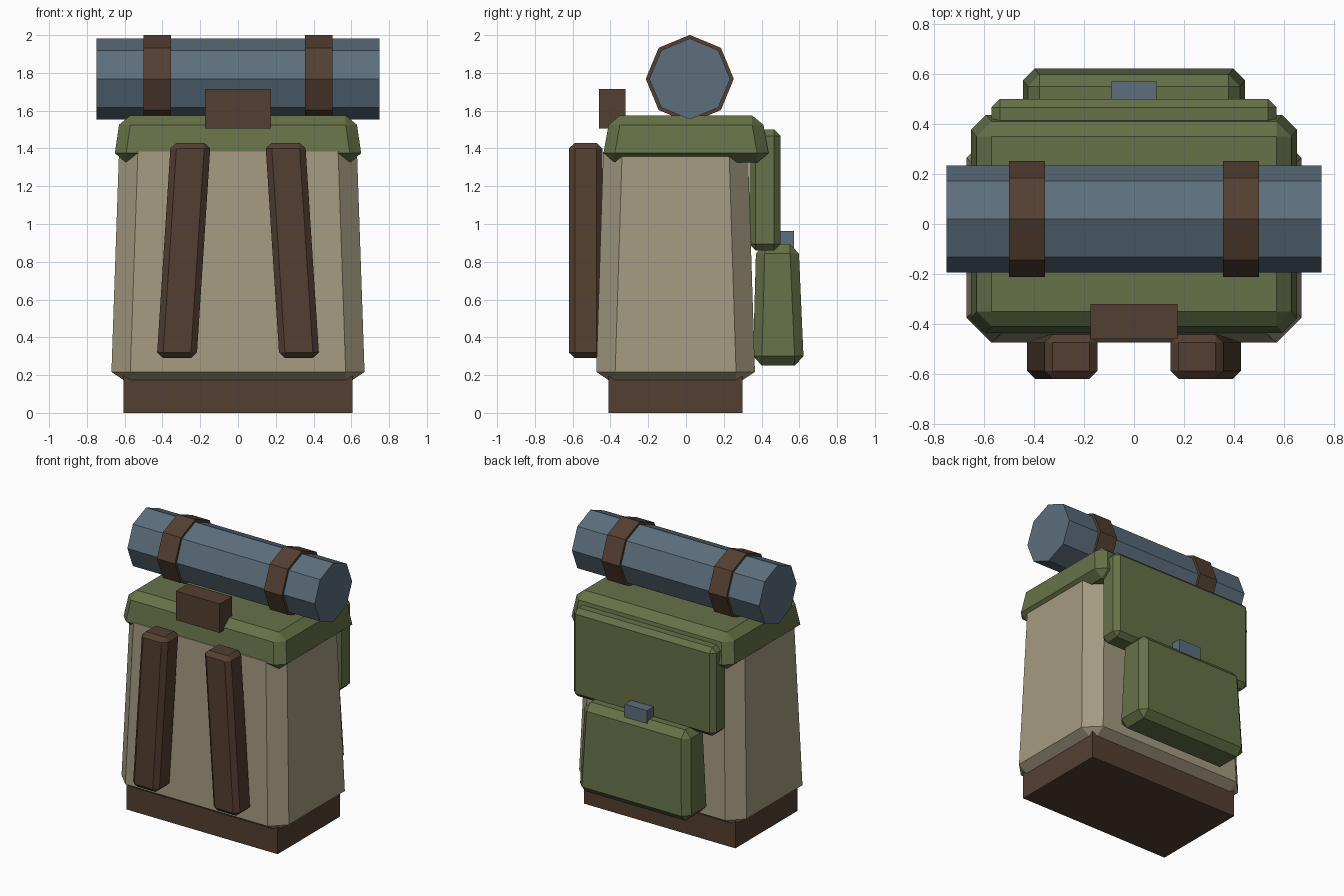
import bpy, bmesh, math
from mathutils import Matrix

if "Cube" in bpy.data.objects:
    bpy.data.objects.remove(bpy.data.objects["Cube"])


def material(name, rgb):
    m = bpy.data.materials.new(name)
    lin = [((c / 255 + 0.055) / 1.055) ** 2.4 for c in rgb]
    m.diffuse_color = (*lin, 1)
    m.use_nodes = True
    m.node_tree.nodes["Principled BSDF"].inputs["Base Color"].default_value = m.diffuse_color
    return m


TAN = material("tan canvas", (164, 154, 128))
GREEN = material("olive canvas", (102, 113, 72))
BROWN = material("brown leather", (84, 63, 49))
BLUE = material("slate blue", (92, 110, 124))


def finish(name, bm, mat):
    bmesh.ops.recalc_face_normals(bm, faces=bm.faces)
    me = bpy.data.meshes.new(name)
    bm.to_mesh(me)
    bm.free()
    me.materials.append(mat)
    ob = bpy.data.objects.new(name, me)
    bpy.context.collection.objects.link(ob)
    return ob


def box(name, x, y, z, mat):
    bm = bmesh.new()
    bmesh.ops.create_cube(bm, size=1)
    for v in bm.verts:
        v.co = [(r[0] + r[1]) / 2 + c * (r[1] - r[0]) for r, c in zip((x, y, z), v.co)]
    return finish(name, bm, mat)


def chamfer_block(name, low, high, z, c, cz, mat):
    """Tapered box with chamfered edges; low and high are (x0, x1, y0, y1)."""
    bm = bmesh.new()
    for (x0, x1, y0, y1), zz, s in ((low, z[0], 1), (high, z[1], -1)):
        for x, dx in ((x0, c), (x1, -c)):
            for y, dy in ((y0, c), (y1, -c)):
                bm.verts.new((x + dx, y + dy, zz))
                bm.verts.new((x + dx, y, zz + s * cz))
                bm.verts.new((x, y + dy, zz + s * cz))
    bmesh.ops.convex_hull(bm, input=bm.verts[:])
    bmesh.ops.dissolve_limit(bm, angle_limit=math.radians(2),
                             verts=bm.verts[:], edges=bm.edges[:])
    return finish(name, bm, mat)


def roll(name, x0, x1, r, mat):
    """Eight-sided cylinder along x with a corner at the top."""
    bm = bmesh.new()
    bmesh.ops.create_cone(bm, cap_ends=True, segments=8, radius1=r, radius2=r, depth=x1 - x0)
    turn = Matrix.Translation(((x0 + x1) / 2, 0.02, 1.768)) @ Matrix.Rotation(math.pi / 2, 4, 'Y')
    bm.transform(turn)
    return finish(name, bm, mat)


# Main bag
box("base", (-0.605, 0.605), (-0.41, 0.30), (0, 0.2), BROWN)
chamfer_block("body", (-0.67, 0.67, -0.475, 0.365), (-0.63, 0.63, -0.438, 0.328),
              (0.15, 1.45), 0.1, 0.067, TAN)
chamfer_block("lid", (-0.652, 0.652, -0.437, 0.437), (-0.63, 0.63, -0.41, 0.41),
              (1.325, 1.575), 0.06, 0.05, GREEN)
box("lid_buckle", (-0.175, 0.175), (-0.46, -0.32), (1.505, 1.715), BROWN)

# Back pockets and clasp
chamfer_block("upper_pocket", (-0.57, 0.57, 0.335, 0.5), (-0.57, 0.57, 0.335, 0.5),
              (0.86, 1.5), 0.033, 0.033, GREEN)
chamfer_block("lower_pocket", (-0.445, 0.445, 0.355, 0.622), (-0.425, 0.425, 0.37, 0.598),
              (0.25, 0.893), 0.047, 0.05, GREEN)
box("clasp", (-0.09, 0.09), (0.43, 0.573), (0.85, 0.963), BLUE)

# Bedroll with two bands
roll("bedroll", -0.75, 0.75, 0.214, BLUE)
for side, s in (("left", -1), ("right", 1)):
    roll(side + "_bedroll_band", s * 0.428 - 0.072, s * 0.428 + 0.072, 0.233, BROWN)

    # Leaning shoulder strap
    lo = sorted((s * 0.217, s * 0.428))
    hi = sorted((s * 0.147, s * 0.358))
    chamfer_block(side + "_shoulder_strap", (*lo, -0.62, -0.443), (*hi, -0.62, -0.443),
                  (0.29, 1.43), 0.032, 0.03, BROWN)
